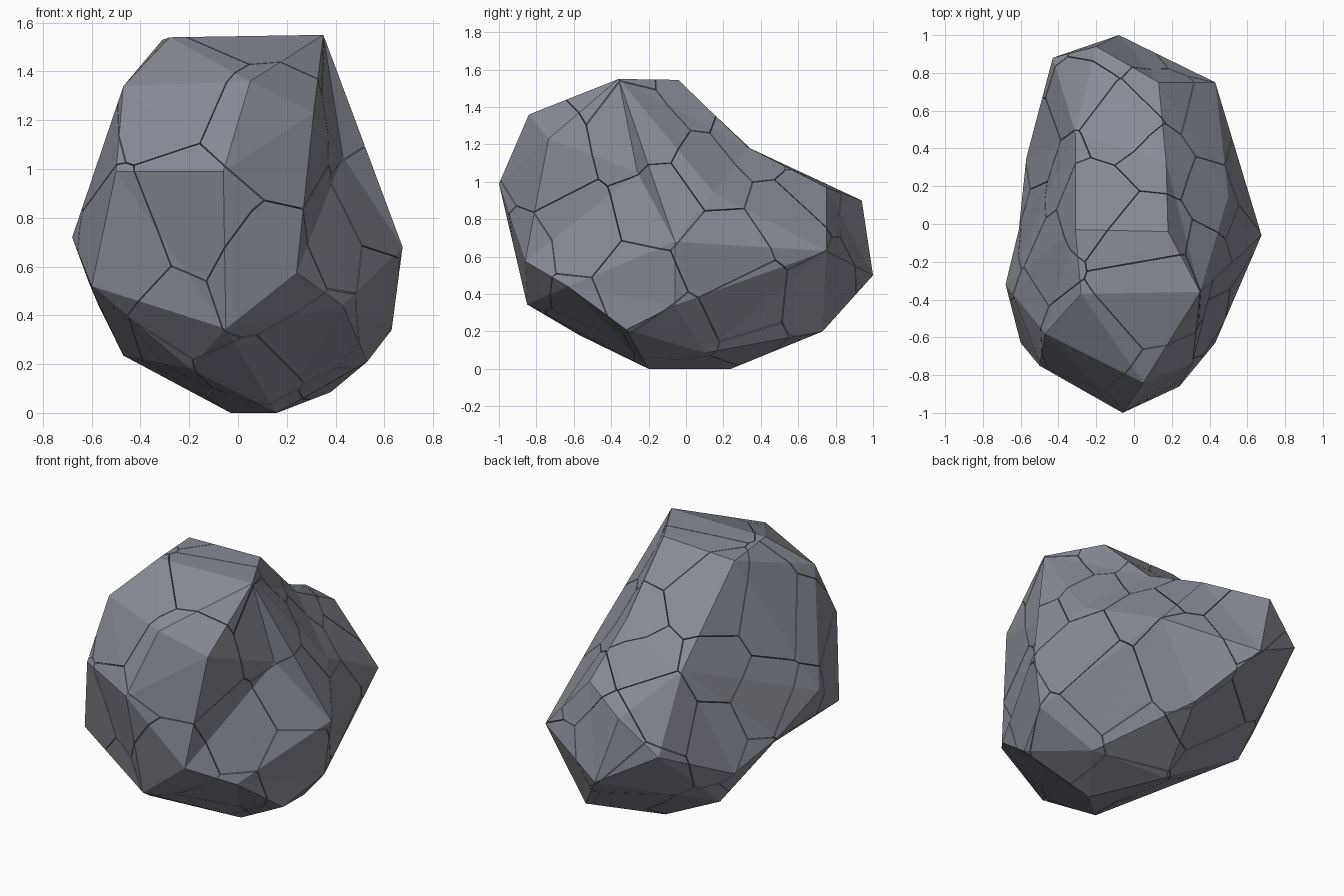
import bpy, bmesh, math, random
from mathutils import Vector

if "Cube" in bpy.data.objects:
    bpy.data.objects.remove(bpy.data.objects["Cube"])

random.seed(4)

# Corner points that take part in hand-placed ridges
PEAK, BROW, CHEEK, DENT, BACK_DENT, HIP, SADDLE, TAIL, DIMPLE, LOW_LEFT, KEEL = [Vector(p) for p in (
    (.35, -.36, 1.55), (.31, -.735, 1.23), (.24, -.86, .575), (.43, -.26, 1.05), (.5, .15, .94),
    (.675, -.06, .68), (.17, .33, 1.185), (-.2, .94, .9), (-.61, -.03, .53),
    (-.47, .34, .235), (-.2, -.57, .18))]
corners = [PEAK, BROW, CHEEK, DENT, BACK_DENT, HIP, SADDLE, TAIL, DIMPLE, LOW_LEFT, KEEL] + [
    Vector(p) for p in (
        # top plateau and front crown
        (-.28, -.37, 1.54), (.18, -.04, 1.545), (-.31, -.03, 1.53),
        (.05, -.84, 1.36), (-.47, -.58, 1.34), (-.06, -1, .99), (-.5, -.75, .99),
        # back and tail
        (-.31, .48, 1.05), (.13, .75, .97),
        (-.43, .88, .70), (-.08, 1, .5), (.43, .75, .63), (.17, .73, .2),
        # right flank
        (.43, -.63, .44), (.63, -.06, .34), (.53, -.32, .21), (.38, .1, .085),
        # left flank
        (-.6, -.63, .52), (-.68, -.32, .72), (-.57, .35, .436),
        # underside
        (-.05, -.85, .345), (.16, -.2, 0), (-.03, .24, 0))]

# Triangulate around a sphere, then push each corner out to its real place
base = bmesh.new()
verts = []
for p in corners:
    d = Vector((p.x / .68, p.y, (p.z - .72) / .77)).normalized()
    verts.append(base.verts.new(d))
bmesh.ops.convex_hull(base, input=base.verts[:])


def ridge(a, b):
    """Flip the edge lying between corners a and b so a ridge joins them."""
    va, vb = verts[corners.index(a)], verts[corners.index(b)]
    for e in base.edges:
        if va in e.verts and vb in e.verts:
            return
    for e in base.edges:
        tips = {v for f in e.link_faces for v in f.verts} - set(e.verts)
        if tips == {va, vb}:
            bmesh.utils.edge_rotate(e, True)
            return


# Ridges around the right cheek dents, over the saddle and under the left flank
for a, b in ((PEAK, BROW), (BROW, CHEEK), (BROW, DENT), (DENT, HIP), (DENT, CHEEK), (PEAK, HIP),
             (DENT, HIP), (SADDLE, TAIL), (DIMPLE, LOW_LEFT), (DIMPLE, KEEL)):
    ridge(a, b)
for v, p in zip(verts, corners):
    v.co = p
bmesh.ops.recalc_face_normals(base, faces=base.faces[:])

# Evenly scattered, jittered chunk centres just under the surface
COUNT, GAP = 40, .002
seeds = []
for i in range(COUNT):
    h = 1 - 2 * (i + .5) / COUNT
    r, a = math.sqrt(1 - h * h), i * 2.39996
    j = [random.uniform(-.1, .1) for _ in range(3)]
    seeds.append(Vector((.52 * r * math.cos(a) + j[0], .8 * r * math.sin(a) + j[1],
                         .72 + .62 * h + j[2])))

# Slate grey stone
stone = bpy.data.materials.new("slate_stone")
stone.diffuse_color = (.25, .262, .31, 1)
stone.use_nodes = True
stone.node_tree.nodes["Principled BSDF"].inputs["Base Color"].default_value = stone.diffuse_color

# Cut the boulder into chunks with hairline cracks between them
for i, s in enumerate(seeds):
    bm = base.copy()
    for t in sorted(seeds, key=lambda q: (q - s).length)[1:]:
        if not bm.verts:
            break
        n = (t - s).normalized()
        cut = bmesh.ops.bisect_plane(bm, geom=bm.verts[:] + bm.edges[:] + bm.faces[:], dist=1e-5,
                                     plane_co=(s + t) / 2 - n * GAP, plane_no=n, clear_outer=True)
        rim = [e for e in cut["geom_cut"] if isinstance(e, bmesh.types.BMEdge) and e.is_boundary]
        if rim:
            bmesh.ops.holes_fill(bm, edges=rim, sides=0)
    if bm.faces:
        bmesh.ops.recalc_face_normals(bm, faces=bm.faces[:])
        mesh = bpy.data.meshes.new("rock_chunk")
        bm.to_mesh(mesh)
        mesh.materials.append(stone)
        bpy.context.collection.objects.link(bpy.data.objects.new(f"rock_chunk_{i + 1:02d}", mesh))
    bm.free()
base.free()
